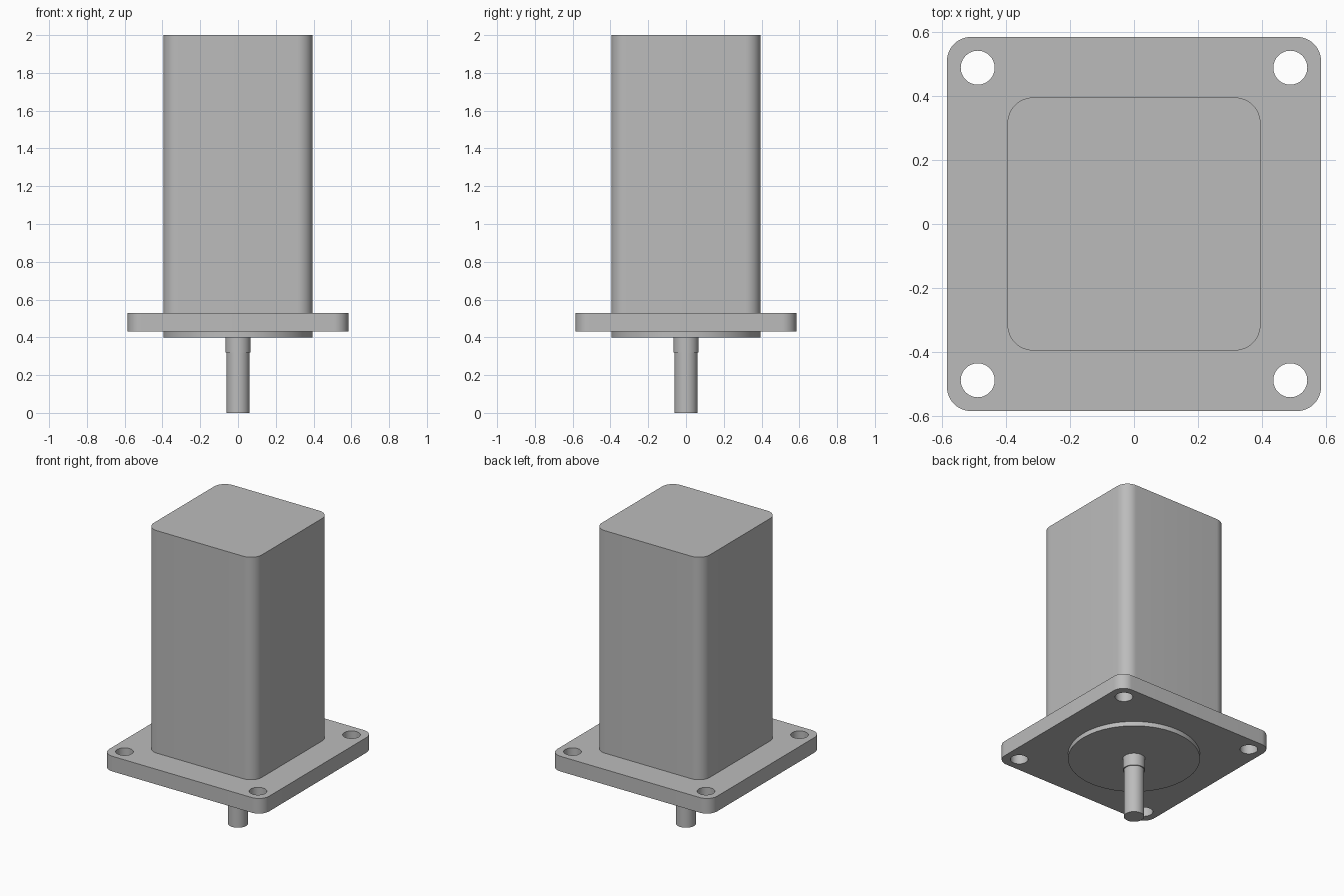
import bpy
import bmesh
from math import cos, sin, pi, radians

cube = bpy.data.objects.get("Cube")
if cube:
    bpy.data.objects.remove(cube, do_unlink=True)

grey = bpy.data.materials.new("satin grey")
grey.use_nodes = True
grey.diffuse_color = (0.5, 0.5, 0.5, 1)
grey.node_tree.nodes["Principled BSDF"].inputs["Base Color"].default_value = (0.5, 0.5, 0.5, 1)


def circle(radius, cx=0, cy=0, count=64):
    return [(cx + radius * cos(2 * pi * i / count),
             cy + radius * sin(2 * pi * i / count)) for i in range(count)]


def rounded_square(half, radius, steps=12):
    points = []
    c = half - radius
    for q, (sx, sy) in enumerate([(1, 1), (-1, 1), (-1, -1), (1, -1)]):
        for i in range(steps + 1):
            a = pi / 2 * (q + i / steps)
            points.append((sx * c + radius * cos(a), sy * c + radius * sin(a)))
    return points


def prism(name, outline, bottom, top, holes=()):
    """Fill an outline, leaving the holes open, and extrude it upwards."""
    bm = bmesh.new()
    for loop in [outline, *holes]:
        verts = [bm.verts.new((x, y, bottom)) for x, y in loop]
        for i, v in enumerate(verts):
            bm.edges.new((verts[i - 1], v))
    if holes:
        bmesh.ops.triangle_fill(bm, edges=bm.edges[:], use_beauty=True)
    else:
        bm.faces.new(bm.verts[:])
    result = bmesh.ops.extrude_face_region(bm, geom=bm.faces[:], use_keep_orig=True)
    moved = [g for g in result["geom"] if isinstance(g, bmesh.types.BMVert)]
    bmesh.ops.translate(bm, verts=moved, vec=(0, 0, top - bottom))
    bmesh.ops.recalc_face_normals(bm, faces=bm.faces[:])
    mesh = bpy.data.meshes.new(name)
    bm.to_mesh(mesh)
    bm.free()
    mesh.materials.append(grey)
    obj = bpy.data.objects.new(name, mesh)
    bpy.context.collection.objects.link(obj)
    bpy.ops.object.select_all(action='DESELECT')
    obj.select_set(True)
    bpy.context.view_layer.objects.active = obj
    bpy.ops.object.shade_smooth_by_angle(angle=radians(30))
    return obj


# Motor housing
prism("housing", rounded_square(0.395, 0.08), 0.53, 2.0)

# Mounting flange with four bolt holes
bolt_holes = [circle(0.053, 0.488 * sx, 0.488 * sy, 48) for sx in (-1, 1) for sy in (-1, 1)]
prism("mounting_flange", rounded_square(0.584, 0.075), 0.43, 0.53, bolt_holes)

# Locating boss, shaft collar and output shaft
prism("locating_boss", circle(0.395, count=96), 0.4, 0.43)
prism("shaft_collar", circle(0.067), 0.32, 0.4)
prism("output_shaft", circle(0.061), 0.0, 0.32)
